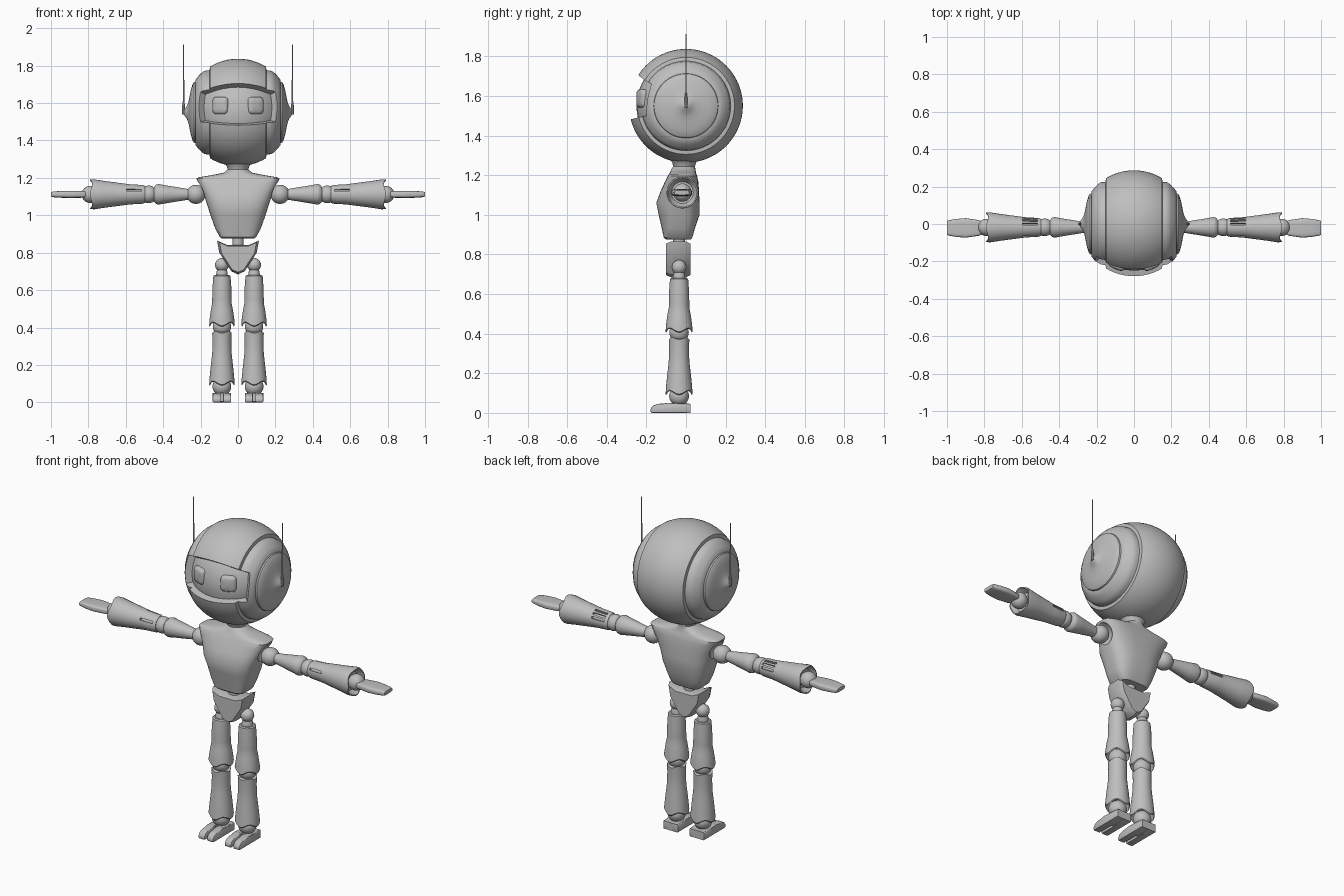
import bpy, bmesh, math
from mathutils import Vector

if "Cube" in bpy.data.objects:
    bpy.data.objects.remove(bpy.data.objects["Cube"])

grey = bpy.data.materials.new("light grey")
grey.diffuse_color = (0.52, 0.52, 0.52, 1)
grey.use_nodes = True
grey.node_tree.nodes["Principled BSDF"].inputs["Base Color"].default_value = grey.diffuse_color
AY, AZ = -0.018, 1.112      # arm axis
LX, LY = 0.086, -0.035      # leg axis


def make(name, rings, angle=35, bevel=0):
    """Skin a list of equal-length closed rings, capping both ends."""
    bm = bmesh.new()
    vr = [[bm.verts.new(p) for p in r] for r in rings]
    n = len(vr[0])
    for a, b in zip(vr, vr[1:]):
        for i in range(n):
            bm.faces.new((a[i], a[(i + 1) % n], b[(i + 1) % n], b[i]))
    bm.faces.new(vr[0])
    bm.faces.new(vr[-1])
    if bevel:
        bmesh.ops.bevel(bm, geom=bm.edges[:], offset=bevel, segments=2, affect='EDGES', profile=0.5)
    bmesh.ops.recalc_face_normals(bm, faces=bm.faces[:])
    me = bpy.data.meshes.new(name)
    bm.to_mesh(me)
    bm.free()
    me.materials.append(grey)
    ob = bpy.data.objects.new(name, me)
    bpy.context.collection.objects.link(ob)
    smooth(ob, angle)
    return ob


def smooth(ob, angle=35):
    bpy.ops.object.select_all(action='DESELECT')
    ob.select_set(True)
    bpy.context.view_layer.objects.active = ob
    bpy.ops.object.shade_smooth_by_angle(angle=math.radians(angle))


def lathe(name, prof, loc=(0, 0, 0), axis='Z', s=1, seg=32, angle=35):
    """Revolve (t, radius[, wave]) points around Z or X; s mirrors X."""
    rings = []
    for t, r, *w in prof:
        ring = []
        for i in range(seg):
            a = 2 * math.pi * i / seg
            u = t - (w[0] * math.cos(4 * a) if w else 0)
            c, d = r * math.cos(a), r * math.sin(a)
            v = (c, d, u) if axis == 'Z' else (s * u, c, d)
            ring.append(Vector(loc) + Vector(v))
        rings.append(ring)
    return make(name, rings, angle)


def ball(name, loc, r, n=16):
    prof = [(-r * math.cos(math.pi * i / n), max(r * math.sin(math.pi * i / n), 0.0004)) for i in range(n + 1)]
    return lathe(name, prof, loc)


def superring(h1, h2, e, n):
    out = []
    for i in range(n):
        a = 2 * math.pi * i / n
        c, d = math.cos(a), math.sin(a)
        out.append((h1 * math.copysign(abs(c) ** (2 / e), c), h2 * math.copysign(abs(d) ** (2 / e), d)))
    return out


def cut(ob, cutters, angle=35):
    for c in cutters:
        m = ob.modifiers.new("cut", 'BOOLEAN')
        m.operation, m.solver, m.object = 'DIFFERENCE', 'EXACT', c
    dg = bpy.context.evaluated_depsgraph_get()
    me = bpy.data.meshes.new_from_object(ob.evaluated_get(dg))
    ob.modifiers.clear()
    ob.data = me
    for c in cutters:
        bpy.data.objects.remove(c)
    smooth(ob, angle)


# Helmet: sphere turned about X with ring grooves and a pointed ear on each side
R, HZ = 0.287, 1.55
half = [(0.150 * i / 8, math.sqrt(R * R - (0.150 * i / 8) ** 2)) for i in range(9)]
half += [(0.152, 0.226), (0.168, 0.224), (0.18, 0.222), (0.195, 0.211), (0.212, 0.194), (0.226, 0.176),
         (0.228, 0.163), (0.236, 0.161), (0.243, 0.151), (0.252, 0.12), (0.259, 0.085), (0.265, 0.055),
         (0.273, 0.035), (0.285, 0.018), (0.293, 0.0005)]
helmet = lathe("helmet", [(-t, r) for t, r in half[:0:-1]] + half, (0, 0, HZ), 'X', seg=80)

# Visor opening: a radial pyramid from the head centre
edge = []
xs = [-0.2 + 0.4 * i / 12 for i in range(13)]
for x in xs:
    edge.append((x, 0.155 - 0.045 * (x / 0.2) ** 2))
for x in reversed(xs):
    edge.append((x, -0.068 + 0.018 * (x / 0.2) ** 2))
surf = [Vector((x, -math.sqrt(R * R - x * x - z * z), z)) for x, z in edge]
centre = Vector((0, 0, HZ))
visor = make("visor_cutter", [[centre + k * p for p in surf] for k in (0.3, 1.5)])
cut(helmet, [visor])

# Face behind the visor and eyes
ball("face", (0, 0, HZ), 0.25, 32)
for s in (-1, 1):
    a = s * 0.40
    rings = []
    for t, h in ((0.21, 0.044), (0.248, 0.044), (0.255, 0.040), (0.259, 0.030), (0.261, 0.012)):
        rings.append([(u * math.cos(a) + t * math.sin(a), u * math.sin(a) - t * math.cos(a), HZ + 0.037 + v)
                      for u, v in superring(h, h * 1.05, 4, 28)])
    make("eye", rings, 50)
    # Antenna
    lathe("antenna", [(1.54, 0.008), (1.585, 0.008), (1.61, 0.004), (1.913, 0.003)], (s * 0.291, 0, 0), seg=10)

# Torso with neck: (z, half width, y front, y back, squareness)
secs = [(0.875, 0.085, -0.10, 0.025, 4), (0.885, 0.098, -0.112, 0.032, 4), (0.93, 0.122, -0.122, 0.045, 3.2),
        (1.0, 0.147, -0.138, 0.068, 2.8), (1.06, 0.166, -0.15, 0.068, 2.8), (1.12, 0.188, -0.128, 0.066, 2.9),
        (1.17, 0.212, -0.105, 0.062, 3.3), (1.196, 0.222, -0.092, 0.056, 3.8), (1.203, 0.212, -0.088, 0.053, 3.6),
        (1.215, 0.14, -0.08, 0.05, 2.8), (1.228, 0.075, -0.075, 0.048, 2.2), (1.245, 0.055, -0.064, 0.045, 2),
        (1.265, 0.062, -0.07, 0.052, 2), (1.285, 0.08, -0.085, 0.065, 2)]
torso = make("torso", [[(x, y + (f + b) / 2, z) for x, y in superring(w, (b - f) / 2, e, 56)]
                       for z, w, f, b, e in secs])
cut(torso, [ball("socket_cutter", (s * 0.232, AY, AZ), 0.074) for s in (-1, 1)])

# Waist and V-shaped pelvis
lathe("waist", [(0.80, 0.03), (0.90, 0.03)], (0, -0.035, 0), seg=24)
vee = [(-.112, .865), (-.06, .842), (.06, .842), (.112, .865), (.10, .80), (.035, .70), (0, .684), (-.035, .70), (-.10, .80)]
make("pelvis", [[(x * k, y, 0.78 + (z - 0.78) * k) for x, z in vee]
                for y, k in ((-0.1, 0.88), (-0.075, 1), (0.0, 1), (0.022, 0.88))], 30)

# Arms
for s in (-1, 1):
    o = (0, AY, AZ)
    ball("shoulder", (s * 0.225, AY, AZ), 0.051)
    lathe("upper_arm", [(0.25, 0.026), (0.275, 0.03), (0.33, 0.039), (0.38, 0.047), (0.425, 0.055),
                        (0.437, 0.052), (0.452, 0.036), (0.46, 0.02)], o, 'X', s)
    ball("elbow", (s * 0.478, AY, AZ), 0.047)
    fore = lathe("forearm", [(0.495, 0.03), (0.497, 0.045), (0.51, 0.05), (0.58, 0.054), (0.64, 0.062),
                             (0.71, 0.071), (0.768, 0.08), (0.785, 0.079, -0.006), (0.785, 0.073, -0.006),
                             (0.755, 0.055), (0.755, 0.01)], o, 'X', s)
    # Vent slots near the elbow
    slots = []
    for deg in (20, 45, 70, 155):
        a = math.radians(deg)
        u, v = Vector((0, math.cos(a), math.sin(a))), Vector((0, -math.sin(a), math.cos(a)))
        base = Vector(o)
        slots.append(make("slot_cutter", [[base + Vector((s * x, 0, 0)) + u * p + v * q
                          for p, q in ((0.04, -.006), (0.08, -.006), (0.08, .006), (0.04, .006))]
                          for x in (0.515, 0.595)]))
    cut(fore, slots)
    ball("wrist", (s * 0.79, AY, AZ), 0.046)
    make("hand", [[(s * x, AY - 0.003 + u, AZ + v) for u, v in superring(h, t, 4, 28)]
                  for x, h, t in ((0.81, 0.034, 0.014), (0.83, 0.042, 0.018), (0.90, 0.052, 0.019),
                                  (0.95, 0.048, 0.018), (0.99, 0.041, 0.015), (1.0, 0.037, 0.011))])

# Legs
flare = [(0.025, 0.01), (0.025, 0.05), (-0.01, 0.064, 0.01), (-0.005, 0.068, 0.01), (0.02, 0.066)]
for s in (-1, 1):
    o = (s * LX, LY, 0)
    ball("hip", (s * LX, LY, 0.735), 0.037)
    lathe("hip_stem", [(0.66, 0.032), (0.695, 0.03), (0.72, 0.022)], o, seg=24)
    lathe("thigh", [(p[0] + 0.425, *p[1:]) for p in flare] +
          [(0.50, 0.058), (0.53, 0.052), (0.55, 0.052), (0.62, 0.05), (0.675, 0.046), (0.68, 0.04)], o)
    ball("knee", (s * LX, LY, 0.405), 0.049)
    lathe("shin", [(p[0] + 0.11, *p[1:]) for p in flare] +
          [(0.19, 0.06), (0.25, 0.053), (0.28, 0.051), (0.33, 0.05), (0.375, 0.052, 0.006), (0.376, 0.04)], o)
    ball("ankle", (s * LX, LY, 0.085), 0.05)
    # Foot: heel block and two toes
    side = [(0.022, 0), (0.022, 0.046), (-0.09, 0.05), (-0.145, 0.045), (-0.168, 0.036), (-0.18, 0.018), (-0.178, 0)]
    heel = side[:2] + [(-0.08, 0.05), (-0.08, 0.004)]
    make("heel", [[(s * LX + x, y, z) for y, z in heel] for x in (-0.046, 0.046)], 40)
    for t in (-1, 1):
        make("toe", [[(s * LX + t * x, y, z) for y, z in side] for x in (0.007, 0.049)], 40, 0.005)
